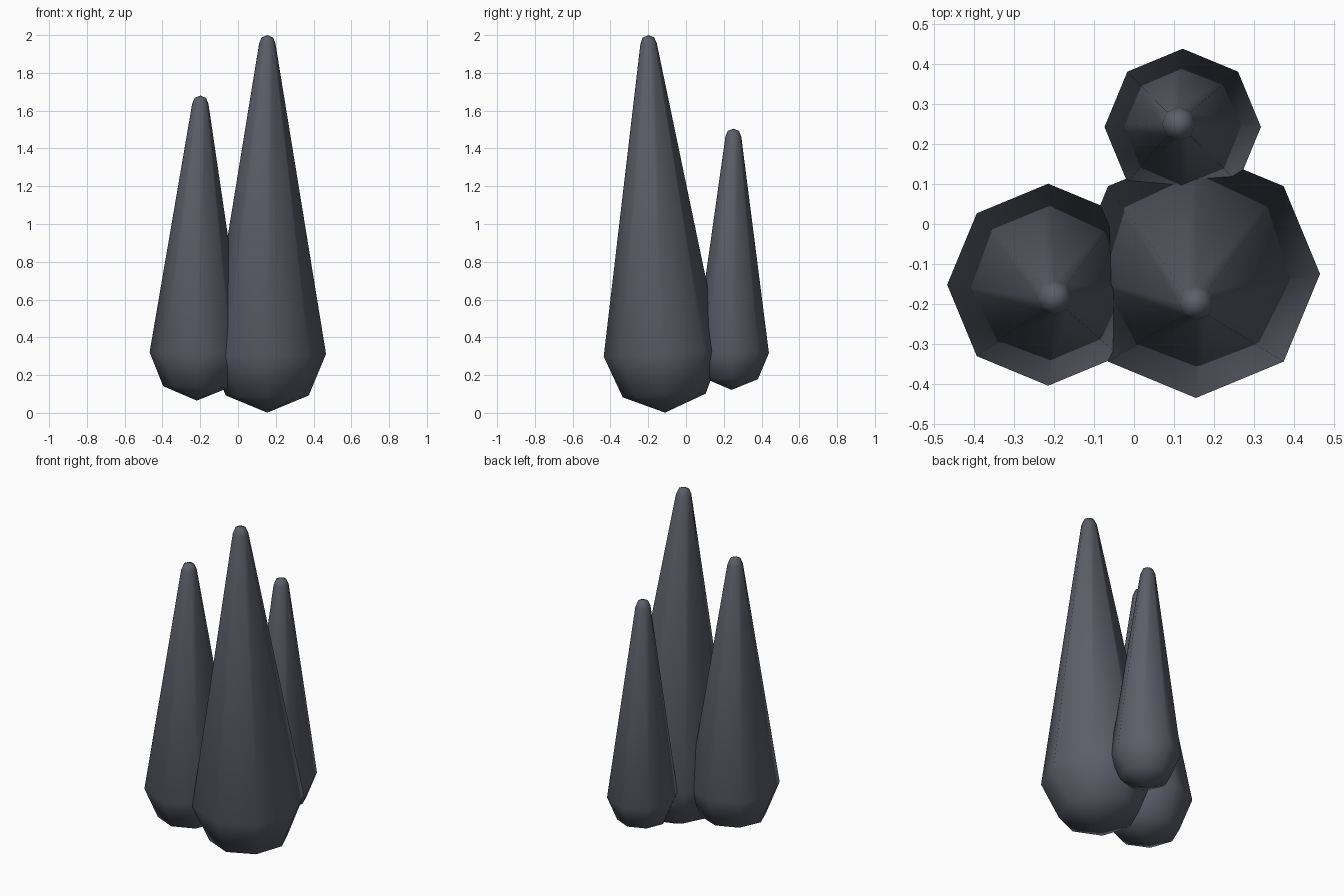
import bpy, bmesh, math
from mathutils import Vector

if "Cube" in bpy.data.objects:
    bpy.data.objects.remove(bpy.data.objects["Cube"])

mat = bpy.data.materials.new("dark slate grey")
mat.diffuse_color = (0.105, 0.11, 0.14, 1)
mat.use_nodes = True
mat.node_tree.nodes["Principled BSDF"].inputs["Base Color"].default_value = mat.diffuse_color

SIDES = 8


def spire(name, base, r_base, tip, r_tip):
    """Tapered capsule: round base centred at base, small round end topping out at tip."""
    base, tip = Vector(base), Vector(tip)
    axis = (tip - base).normalized()
    turn = Vector((0, 0, 1)).rotation_difference(axis)
    length = (tip - base).length
    s = math.sqrt(0.5)
    # (radius, height along the axis) from bottom to top
    rings = [(r_base * s, -r_base * s), (r_base, 0),
             (r_tip, length - r_tip), (r_tip * s, length - r_tip * (1 - s))]
    bm = bmesh.new()
    put = lambda x, y, z: bm.verts.new(base + turn @ Vector((x, y, z)))
    loops = [[put(r * math.cos(math.tau * i / SIDES), r * math.sin(math.tau * i / SIDES), h)
              for i in range(SIDES)] for r, h in rings]
    bottom, top = put(0, 0, -r_base), put(0, 0, length)
    for i in range(SIDES):
        j = (i + 1) % SIDES
        bm.faces.new((bottom, loops[0][j], loops[0][i]))
        for a, b in zip(loops, loops[1:]):
            bm.faces.new((a[i], a[j], b[j], b[i]))
        bm.faces.new((loops[-1][i], loops[-1][j], top))
    bmesh.ops.recalc_face_normals(bm, faces=bm.faces)
    for f in bm.faces:
        f.smooth = True
    mesh = bpy.data.meshes.new(name)
    bm.to_mesh(mesh)
    bm.free()
    mesh.materials.append(mat)
    bpy.context.collection.objects.link(bpy.data.objects.new(name, mesh))


# Three leaning spires in a cluster
spire("tall_spire", (0.155, -0.125, 0.312), 0.311, (0.155, -0.2, 2.0), 0.043)
spire("left_spire", (-0.215, -0.152, 0.318), 0.253, (-0.199, -0.185, 1.68), 0.043)
spire("back_spire", (0.122, 0.243, 0.318), 0.196, (0.112, 0.251, 1.505), 0.042)
